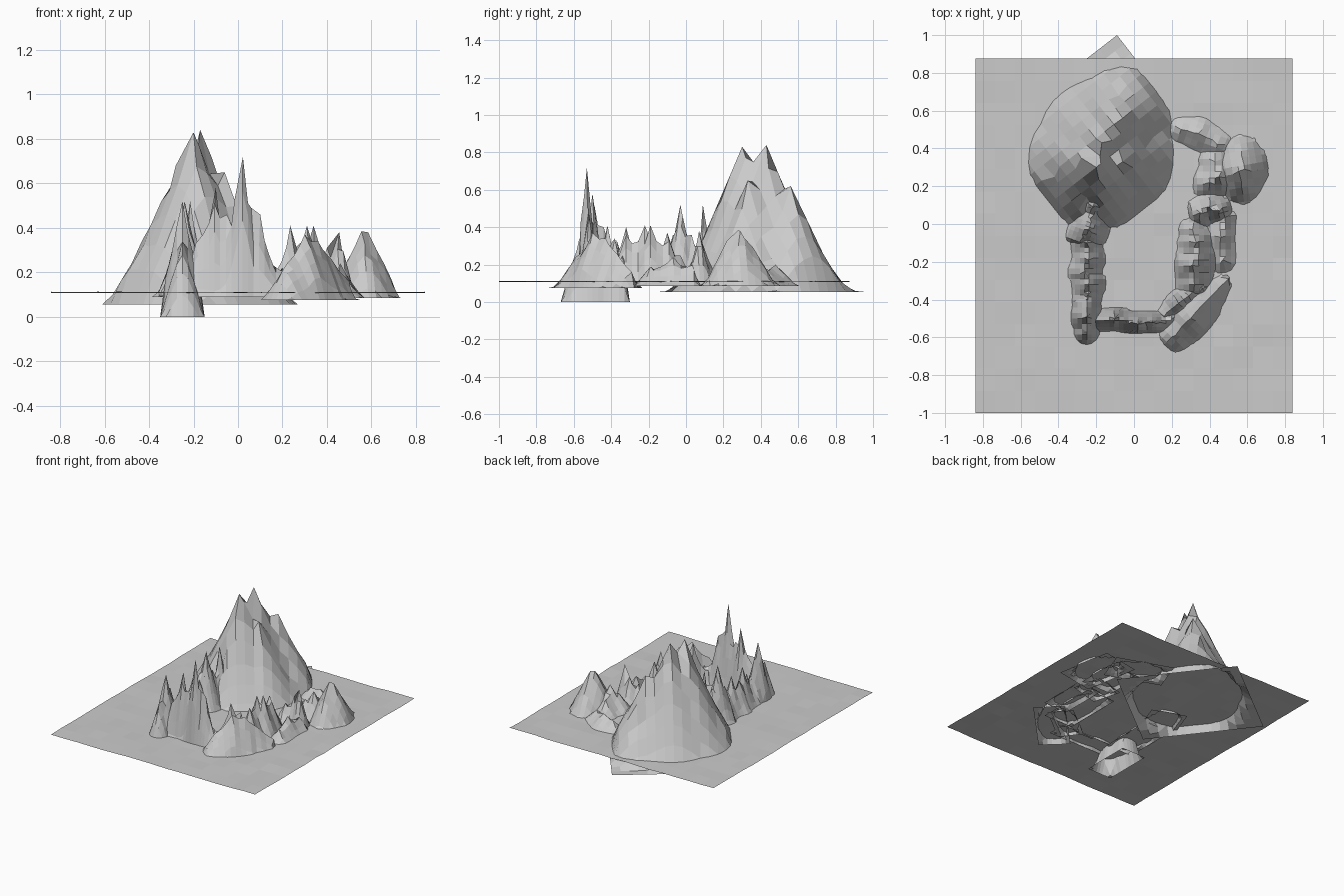
import bpy, bmesh, math, random
from mathutils import Vector, Matrix

random.seed(4)


def grid_mesh(name, centre, size, angle, cells, height, snaps=()):
    """Flat-shaded terrain sheet: a rotated grid displaced by height(x, y, on_edge)."""
    nx, ny = cells
    rot = Matrix.Rotation(math.radians(angle), 2)
    bm = bmesh.new()
    rows = []
    for j in range(ny + 1):
        row = []
        for i in range(nx + 1):
            local = Vector(((i / nx - 0.5) * size[0], (j / ny - 0.5) * size[1]))
            p = rot @ local + Vector(centre)
            edge = i in (0, nx) or j in (0, ny)
            row.append(bm.verts.new((p.x, p.y, height(p.x, p.y, edge))))
        rows.append(row)
    inner = [v for r in rows[1:-1] for v in r[1:-1]]
    # move the nearest vertex onto each summit so tips stay sharp
    for x, y, z in snaps:
        v = min(inner, key=lambda w: (w.co.x - x) ** 2 + (w.co.y - y) ** 2)
        v.co = (x, y, z)
    for j in range(ny):
        for i in range(nx):
            bm.faces.new((rows[j][i], rows[j][i + 1], rows[j + 1][i + 1], rows[j + 1][i]))
    mesh = bpy.data.meshes.new(name)
    bm.to_mesh(mesh)
    bm.free()
    obj = bpy.data.objects.new(name, mesh)
    bpy.context.collection.objects.link(obj)
    return obj


def ridge(name, centre, size, angle, cells, base, paths, sag=0.3, power=1.2, rough=0.06):
    """Rocky sheet rising from base; each path is a list of (x, y, top, radius) summits."""
    def height(x, y, edge):
        if edge:
            return base
        best = 0.0
        p = Vector((x, y))
        for path in paths:
            for a, b in zip(path, path[1:] or path):
                pa, d = Vector(a[:2]), Vector(b[:2]) - Vector(a[:2])
                s = max(0, min(1, (p - pa).dot(d) / d.length_squared)) if d.length else 0
                dist = (p - pa - d * s).length
                r = a[3] + (b[3] - a[3]) * s
                top = (a[2] + (b[2] - a[2]) * s - base) * (1 - sag * 4 * s * (1 - s))
                best = max(best, top * max(0, 1 - dist / r) ** power)
        return base + best * random.uniform(1 - rough, 1 + rough * 0.5)
    tips = [p[:3] for path in paths for p in path]
    return grid_mesh(name, centre, size, angle, cells, height, tips)


# Ground sheet with faint unevenness
grid_mesh("ground_sheet", (0, -0.0625), (1.68, 1.875), 0, (16, 16),
          lambda x, y, e: 0.11 + random.uniform(-0.003, 0.003))

# Main mountain on its turned square sheet
ridge("main_mountain", (-0.165, 0.405), (0.848, 0.848), 37.8, (14, 14), 0.055,
      [[(-0.42, 0.25, 0.33, 0.2), (-0.28, 0.35, 0.68, 0.32), (-0.2, 0.3, 0.83, 0.37),
        (-0.17, 0.43, 0.84, 0.38), (-0.06, 0.56, 0.62, 0.31), (-0.08, 0.68, 0.3, 0.2)],
       [(-0.18, 0.36, 0.75, 0.37), (-0.06, 0.33, 0.65, 0.31), (0.06, 0.4, 0.35, 0.2)],
       [(-0.2, 0.3, 0.83, 0.36), (-0.25, 0.14, 0.33, 0.2)]], sag=0.06, rough=0.04)

# Left wall of spires: front spur, middle crest, back pair
ridge("left_front_spire", (-0.25, -0.485), (0.2, 0.37), 0, (8, 13), 0.0,
      [[(-0.25, -0.57, 0.34, 0.1), (-0.25, -0.49, 0.52, 0.115),
        (-0.25, -0.44, 0.4, 0.11), (-0.24, -0.37, 0.33, 0.1)]], 0.2, 1.0)
ridge("left_middle_crest", (-0.25, -0.25), (0.22, 0.42), 0, (9, 15), 0.09,
      [[(-0.25, -0.4, 0.3, 0.09), (-0.24, -0.32, 0.4, 0.1), (-0.26, -0.25, 0.33, 0.1),
        (-0.24, -0.19, 0.38, 0.1), (-0.25, -0.1, 0.33, 0.1)]], 0.3)
ridge("left_back_spires", (-0.235, 0.02), (0.26, 0.3), -20, (11, 13), 0.09,
      [[(-0.27, -0.07, 0.36, 0.1), (-0.24, -0.03, 0.52, 0.12), (-0.23, 0.03, 0.36, 0.11),
        (-0.215, 0.09, 0.52, 0.09)]], 0.3)

# Thin jagged front wall
ridge("front_wall", (0.02, -0.51), (0.5, 0.14), 0, (20, 8), 0.09,
      [[(-0.19, -0.51, 0.33, 0.06), (-0.1, -0.5, 0.58, 0.065), (-0.05, -0.51, 0.46, 0.06),
        (-0.015, -0.52, 0.53, 0.06), (0.022, -0.53, 0.72, 0.065), (0.06, -0.52, 0.49, 0.06),
        (0.1, -0.52, 0.46, 0.06), (0.14, -0.52, 0.28, 0.06), (0.2, -0.5, 0.22, 0.06)]],
      0.12, 0.9)

# Front right slanting ridge
ridge("front_right_ridge", (0.34, -0.475), (0.52, 0.22), 46, (14, 7), 0.075,
      [[(0.22, -0.59, 0.24, 0.11), (0.3, -0.5, 0.37, 0.14), (0.36, -0.43, 0.34, 0.12),
        (0.42, -0.37, 0.26, 0.09), (0.5, -0.29, 0.16, 0.06)]], 0.05, 1.0, 0.03)
ridge("front_right_link", (0.27, -0.41), (0.34, 0.18), 38, (12, 7), 0.09,
      [[(0.16, -0.49, 0.2, 0.06), (0.235, -0.42, 0.41, 0.08), (0.29, -0.38, 0.34, 0.07),
        (0.36, -0.34, 0.25, 0.07)]], 0.2)

# Right hills along the inner rim
ridge("right_crest", (0.33, -0.19), (0.24, 0.46), 0, (9, 14), 0.09,
      [[(0.32, -0.32, 0.36, 0.11), (0.31, -0.22, 0.41, 0.12), (0.34, -0.19, 0.41, 0.12),
        (0.33, -0.1, 0.37, 0.11), (0.31, -0.03, 0.25, 0.09)]], 0.2)
ridge("right_outer_slope", (0.47, -0.1), (0.2, 0.36), 0, (7, 10), 0.085,
      [[(0.47, -0.19, 0.19, 0.1), (0.46, -0.07, 0.24, 0.1), (0.48, 0.04, 0.2, 0.09)]], 0.1)
ridge("right_middle_hill", (0.4, 0.08), (0.24, 0.22), 15, (9, 9), 0.09,
      [[(0.35, 0.06, 0.26, 0.1), (0.4, 0.09, 0.31, 0.1), (0.455, 0.07, 0.38, 0.08)]], 0.15)

# Back right rounded hills with a low tail
ridge("back_right_hills", (0.57, 0.29), (0.3, 0.42), 10, (9, 11), 0.085,
      [[(0.57, 0.22, 0.33, 0.12), (0.555, 0.28, 0.385, 0.14), (0.585, 0.29, 0.38, 0.14),
        (0.57, 0.36, 0.29, 0.12)]], 0.03, 0.9, 0.03)
ridge("back_right_knoll", (0.43, 0.26), (0.26, 0.3), 0, (8, 9), 0.085,
      [[(0.4, 0.22, 0.24, 0.11), (0.45, 0.25, 0.3, 0.12), (0.43, 0.33, 0.22, 0.11)]], 0.05, 1.0, 0.03)
ridge("back_right_tail", (0.35, 0.47), (0.42, 0.26), -20, (12, 8), 0.085,
      [[(0.25, 0.5, 0.18, 0.09), (0.34, 0.48, 0.2, 0.11), (0.44, 0.42, 0.18, 0.1)]], 0.05, 0.9)
